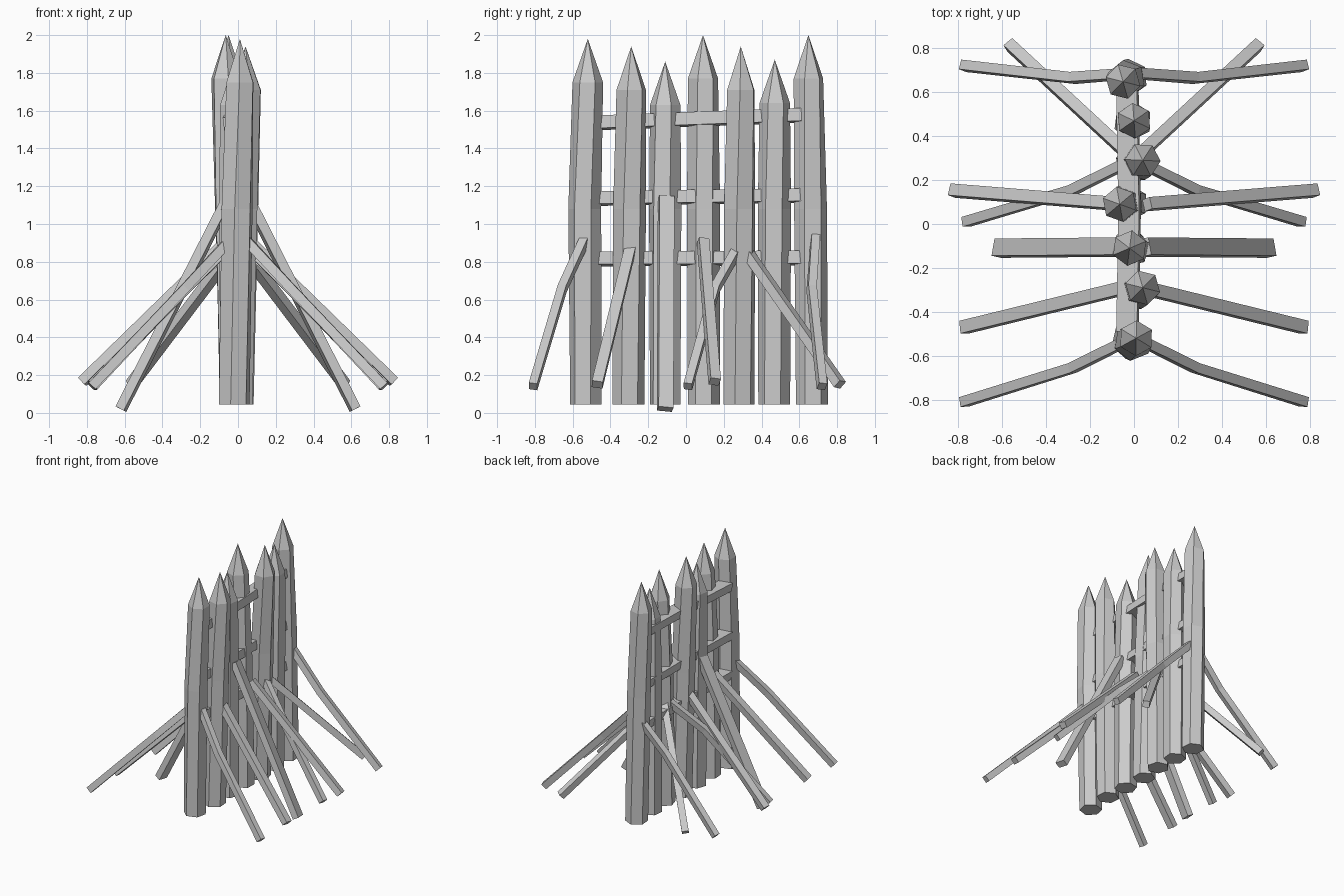
import bpy, bmesh, math
from mathutils import Vector

if "Cube" in bpy.data.objects:
    bpy.data.objects.remove(bpy.data.objects["Cube"])


def make_object(name, rings, tip=None):
    """Skin a list of vertex rings; close with caps or a pointed tip."""
    bm = bmesh.new()
    loops = [[bm.verts.new(p) for p in ring] for ring in rings]
    n = len(loops[0])
    for a, b in zip(loops, loops[1:]):
        for i in range(n):
            j = (i + 1) % n
            bm.faces.new((a[i], a[j], b[j], b[i]))
    bm.faces.new(loops[0][::-1])
    if tip is None:
        bm.faces.new(loops[-1])
    else:
        t = bm.verts.new(tip)
        for i in range(n):
            bm.faces.new((loops[-1][i], loops[-1][(i + 1) % n], t))
    bmesh.ops.recalc_face_normals(bm, faces=bm.faces)
    mesh = bpy.data.meshes.new(name)
    bm.to_mesh(mesh)
    bm.free()
    obj = bpy.data.objects.new(name, mesh)
    bpy.context.collection.objects.link(obj)
    return obj


def ring(x, y, z, r, turn, sides=6):
    return [(x + r * math.cos(turn + math.tau * i / sides),
             y + r * math.sin(turn + math.tau * i / sides), z) for i in range(sides)]


def beam(name, points, width, depth, roll=0.0):
    """Square-cut timber following a short path."""
    pts = [Vector(p) for p in points]
    rings = []
    for i, p in enumerate(pts):
        d = (pts[min(i + 1, len(pts) - 1)] - pts[max(i - 1, 0)]).normalized()
        side = d.cross(Vector((0, 0, 1))).normalized()
        up = side.cross(d)
        c, s = math.cos(roll), math.sin(roll)
        u, v = side * c + up * s, up * c - side * s
        rings.append([p + u * (a * width / 2) + v * (b * depth / 2)
                      for a, b in ((-1, -1), (1, -1), (1, 1), (-1, 1))])
    return make_object(name, rings)


# Sharpened stakes: base x, base y, tip x, tip y, tip z, turn
stakes = [
    (-0.02, -0.53, 0.01, -0.52, 1.98, 0.3),
    (0.00, -0.305, 0.04, -0.29, 1.94, 0.6),
    (-0.01, -0.11, -0.02, -0.11, 1.86, 0.2),
    (-0.02, 0.095, -0.065, 0.09, 2.00, 0.5),
    (0.00, 0.28, 0.04, 0.29, 1.94, 0.8),
    (-0.01, 0.467, 0.0, 0.47, 1.87, 0.4),
    (-0.02, 0.667, -0.05, 0.648, 2.00, 0.6),
]
for k, (bx, by, tx, ty, tz, turn) in enumerate(stakes):
    mx, my = bx + (tx - bx) * 0.5, by + (ty - by) * 0.4
    bulge = -0.01 if k == 0 else 0.0
    make_object(f"stake_{k + 1}", [
        ring(bx, by, 0.045, 0.085, turn),
        ring(mx, my + bulge, 1.08, 0.088, turn + 0.08),
        ring(tx, ty, tz - 0.23, 0.081, turn + 0.2),
    ], (tx, ty, tz))

# Horizontal rails threading the stakes together
for k, (z0, z1) in enumerate([(0.815, 0.82), (1.135, 1.15), (1.535, 1.575)]):
    beam(f"rail_{k + 1}", [(-0.03, -0.49, z0), (-0.02, 0.05, (z0 + z1) / 2),
                           (-0.03, 0.61, z1)], 0.095, 0.068, 0.12)

# Bracing struts, mirrored to both sides: path, width
struts = [
    ([(0.03, -0.53, 0.93), (0.28, -0.655, 0.66), (0.775, -0.81, 0.14)], 0.045),
    ([(0.04, -0.29, 0.89), (0.775, -0.47, 0.15)], 0.058),
    ([(0.05, -0.105, 1.14), (0.62, -0.11, 0.02)], 0.08),
    ([(0.06, 0.09, 0.91), (0.825, 0.152, 0.165)], 0.055),
    ([(0.03, 0.28, 0.88), (0.28, 0.155, 0.66), (0.765, 0.01, 0.14)], 0.045),
    ([(0.02, 0.31, 0.87), (0.565, 0.815, 0.15)], 0.052),
    ([(0.02, 0.685, 0.93), (0.28, 0.665, 0.66), (0.775, 0.72, 0.14)], 0.045),
]
for label, sx in (("right", 1), ("left", -1)):
    for k, (path, width) in enumerate(struts):
        beam(f"{label}_strut_{k + 1}", [(sx * x, y, z) for x, y, z in path],
             width, 0.05, 0.2 * sx)
